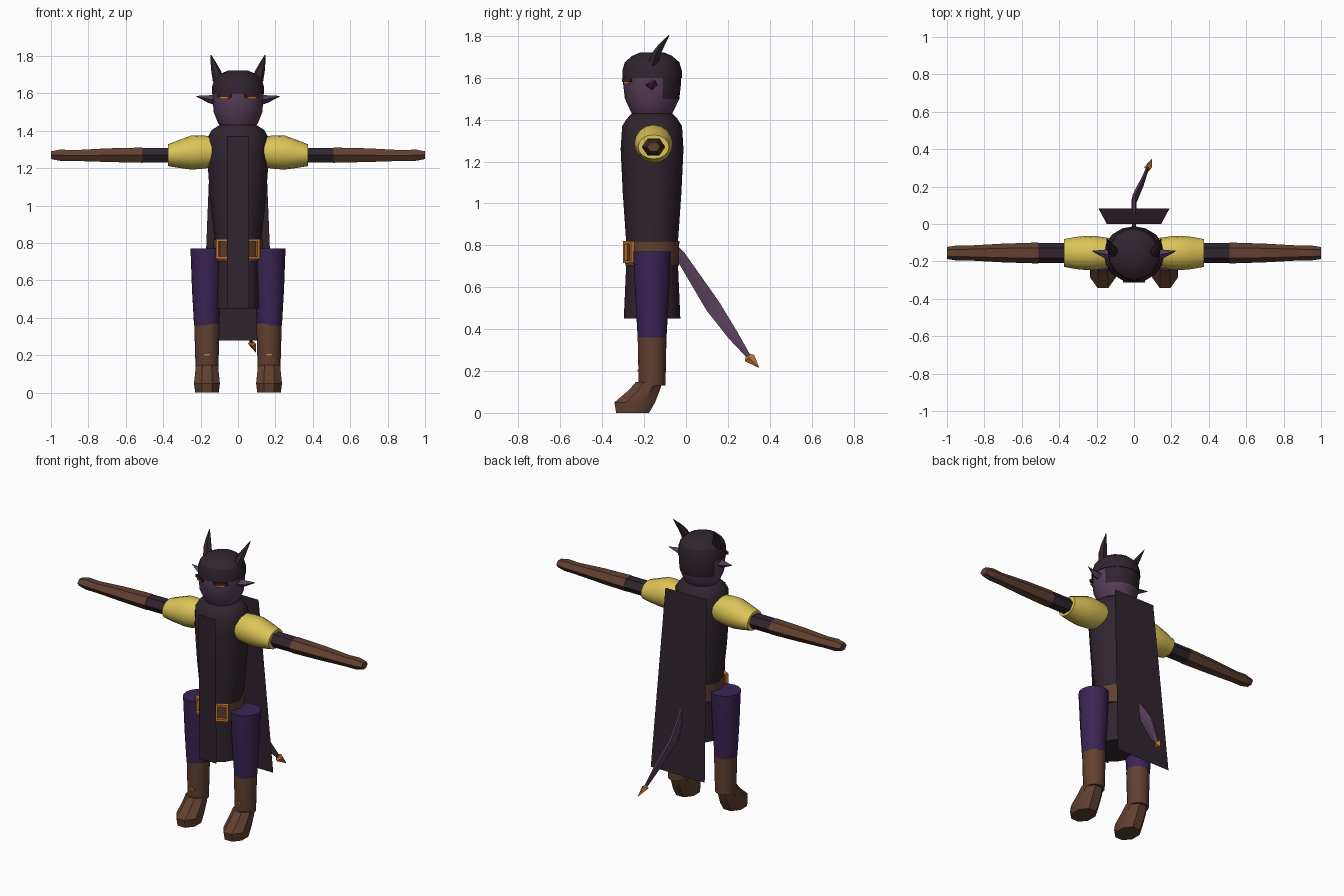
import bpy, bmesh, math
from mathutils import Vector, Matrix

if "Cube" in bpy.data.objects:
    bpy.data.objects.remove(bpy.data.objects["Cube"])

X, Y, Z = Vector((1, 0, 0)), Vector((0, 1, 0)), Vector((0, 0, 1))
CY = -0.162  # body axis in y


def material(name, rgb):
    m = bpy.data.materials.new(name)
    m.use_nodes = True
    m.diffuse_color = (*rgb, 1)
    m.node_tree.nodes["Principled BSDF"].inputs["Base Color"].default_value = (*rgb, 1)
    return m


CLOTH = material("dark cloth", (0.030, 0.018, 0.028))
SKIN = material("mauve skin", (0.095, 0.048, 0.100))
TROUSER = material("deep purple", (0.042, 0.018, 0.090))
LEATHER = material("brown leather", (0.120, 0.052, 0.030))
GOLD = material("yellow cloth", (0.720, 0.550, 0.095))
ORANGE = material("orange metal", (0.600, 0.190, 0.035))
BROW = material("dark red", (0.060, 0.014, 0.012))


def finish(name, bm, mats, smooth=None):
    bmesh.ops.recalc_face_normals(bm, faces=bm.faces)
    me = bpy.data.meshes.new(name)
    bm.to_mesh(me)
    bm.free()
    for m in mats:
        me.materials.append(m)
    ob = bpy.data.objects.new(name, me)
    bpy.context.collection.objects.link(ob)
    if smooth:
        bpy.ops.object.select_all(action="DESELECT")
        ob.select_set(True)
        bpy.context.view_layer.objects.active = ob
        bpy.ops.object.shade_smooth_by_angle(angle=math.radians(smooth))
    return ob


def loft(name, rings, mats, n=16, u=X, v=Y, smooth=40, rule=None, phase=0.0):
    """Skin elliptical rings given as (centre, radius along u, radius along v)."""
    bm = bmesh.new()
    loops = []
    for c, a, b in rings:
        angles = [math.tau * (i + phase) / n for i in range(n)]
        loops.append([bm.verts.new(Vector(c) + u * a * math.cos(t) + v * b * math.sin(t))
                      for t in angles])
    for lo, hi in zip(loops, loops[1:]):
        for i in range(n):
            j = (i + 1) % n
            bm.faces.new((lo[i], lo[j], hi[j], hi[i]))
    bm.faces.new(loops[0])
    bm.faces.new(loops[-1])
    if rule:
        for f in bm.faces:
            f.material_index = rule(f.calc_center_median())
    return finish(name, bm, mats, smooth)


def column(name, x, profile, mats, **kw):
    """Upright loft from (z, y centre, x radius, y radius)."""
    return loft(name, [((x, y, z), a, b) for z, y, a, b in profile], mats, **kw)


def box(name, centre, size, mat, turn=0.0):
    bm = bmesh.new()
    place = Matrix.Translation(centre) @ Matrix.Rotation(turn, 4, "Z") @ Matrix.Diagonal((*size, 1))
    bmesh.ops.create_cube(bm, size=1, matrix=place)
    return finish(name, bm, [mat])


def sheet(name, top, bottom, mat):
    """Flat hanging cloth; each end is (half width, y, z)."""
    bm = bmesh.new()
    (a, y1, z1), (b, y2, z2) = top, bottom
    bm.faces.new([bm.verts.new(p) for p in
                  ((-b, y2, z2), (b, y2, z2), (a, y1, z1), (-a, y1, z1))])
    return finish(name, bm, [mat])


# Tunic with skirt, belt, front panel and cape
column("tunic", 0, [(0.45, CY, 0.120, 0.135), (0.70, CY, 0.115, 0.124),
                    (0.82, CY, 0.125, 0.124), (1.05, CY, 0.150, 0.140),
                    (1.26, CY, 0.165, 0.150), (1.37, CY, 0.160, 0.143),
                    (1.405, CY, 0.140, 0.120), (1.43, CY, 0.100, 0.097)], [CLOTH])
column("belt", 0, [(0.705, CY, 0.128, 0.128), (0.82, CY, 0.134, 0.130)], [LEATHER])
sheet("front_panel", (0.06, -0.312, 1.372), (0.06, -0.302, 0.45), CLOTH)
sheet("cape", (0.145, 0.0, 1.40), (0.19, 0.083, 0.28), CLOTH)

# Head: dark hair covers the back above the nape
column("head", 0, [(1.41, CY, 0.085, 0.085), (1.44, CY, 0.106, 0.102),
                   (1.50, CY, 0.130, 0.130), (1.57, CY, 0.136, 0.138),
                   (1.61, CY, 0.136, 0.138)], [SKIN, CLOTH],
       rule=lambda c: int(c.z > 1.5 and c.y > -0.13))
column("cap", 0, [(1.598, CY, 0.140, 0.142), (1.635, CY, 0.139, 0.142),
                  (1.675, CY, 0.126, 0.130), (1.705, CY, 0.092, 0.095),
                  (1.722, CY, 0.055, 0.055)], [CLOTH], smooth=30)

for s, side in ((1, "left"), (-1, "right")):
    # Face
    turn = s * 0.5
    box(side + "_brow", (s * 0.073, -0.281, 1.588), (0.085, 0.009, 0.018), BROW, turn)
    box(side + "_eye", (s * 0.073, -0.283, 1.575), (0.050, 0.009, 0.010), ORANGE, turn)
    loft(side + "_ear", [((s * 0.12, -0.165, 1.565), 0.032, 0.028),
                         ((s * 0.16, -0.160, 1.570), 0.022, 0.020),
                         ((s * 0.222, -0.145, 1.585), 0.002, 0.002)],
         [SKIN], n=4, u=Y, v=Z, smooth=None)
    loft(side + "_horn", [((s * 0.100, -0.160, 1.66), 0.034, 0.027),
                          ((s * 0.117, -0.140, 1.72), 0.026, 0.025),
                          ((s * 0.130, -0.115, 1.76), 0.016, 0.018),
                          ((s * 0.144, -0.080, 1.805), 0.002, 0.002)],
         [CLOTH], n=6, smooth=None)

    # Arms along x
    def arm(name, rings, mat, n, smooth):
        loft(side + name, [((s * x, -0.155, z), a, b) for x, z, a, b in rings],
             [mat], n=n, u=Y, v=Z, smooth=smooth)

    arm("_puff_sleeve", [(0.13, 1.288, 0.080, 0.082), (0.20, 1.286, 0.090, 0.090),
                         (0.25, 1.284, 0.092, 0.091), (0.31, 1.277, 0.086, 0.076),
                         (0.375, 1.270, 0.074, 0.058)], GOLD, 16, 40)
    arm("_upper_arm", [(0.33, 1.27, 0.054, 0.046), (0.51, 1.27, 0.053, 0.045)], CLOTH, 6, None)
    arm("_glove", [(0.51, 1.27, 0.056, 0.047), (0.70, 1.27, 0.050, 0.042),
                   (0.88, 1.268, 0.040, 0.033), (0.95, 1.27, 0.040, 0.035),
                   (1.00, 1.27, 0.032, 0.024)], LEATHER, 6, None)

    # Legs and boots
    lx = s * 0.166
    column(side + "_thigh", s * 0.168, [(0.36, CY, 0.067, 0.069), (0.55, CY, 0.078, 0.080),
                                        (0.77, CY, 0.086, 0.090)], [TROUSER])
    column(side + "_boot_shaft", lx, [(0.13, CY, 0.061, 0.064), (0.37, CY, 0.068, 0.069)], [LEATHER])
    column(side + "_foot", lx, [(0.0, -0.255, 0.068, 0.085), (0.05, -0.245, 0.075, 0.105),
                                (0.11, -0.198, 0.068, 0.080), (0.148, -0.176, 0.064, 0.068)],
           [LEATHER], n=8, phase=0.5)
    box(side + "_boot_clasp", (lx, CY - 0.066, 0.203), (0.038, 0.009, 0.009), ORANGE)

    # Belt buckle frame, following the curve of the belt
    centre, turn = Vector((s * 0.078, -0.273, 0.768)), s * 0.5
    along = Matrix.Rotation(turn, 3, "Z") @ X
    for k, end in ((-1, "inner"), (1, "outer")):
        box(f"{side}_buckle_{end}", centre + along * 0.032 * k, (0.013, 0.02, 0.105), ORANGE, turn)
    for k, end in ((-1, "bottom"), (1, "top")):
        box(f"{side}_buckle_{end}", centre + Z * 0.046 * k, (0.064, 0.02, 0.013), ORANGE, turn)

# Tail: thin blade-like strip bending sideways, tipped with a barb
across = Vector((0, 0.84, 0.54))
loft("tail", [((0, -0.06, 0.79), 0.010, 0.022), ((0, -0.03, 0.755), 0.010, 0.028),
              ((0, 0.128, 0.51), 0.013, 0.042), ((0.045, 0.225, 0.37), 0.012, 0.030),
              ((0.073, 0.30, 0.268), 0.008, 0.012)], [SKIN], n=6, u=X, v=across, smooth=None)
loft("tail_barb", [((0.071, 0.295, 0.275), 0.010, 0.012), ((0.075, 0.303, 0.262), 0.022, 0.027),
                   ((0.095, 0.347, 0.217), 0.002, 0.002)],
     [ORANGE], n=4, u=X, v=across, smooth=None)
